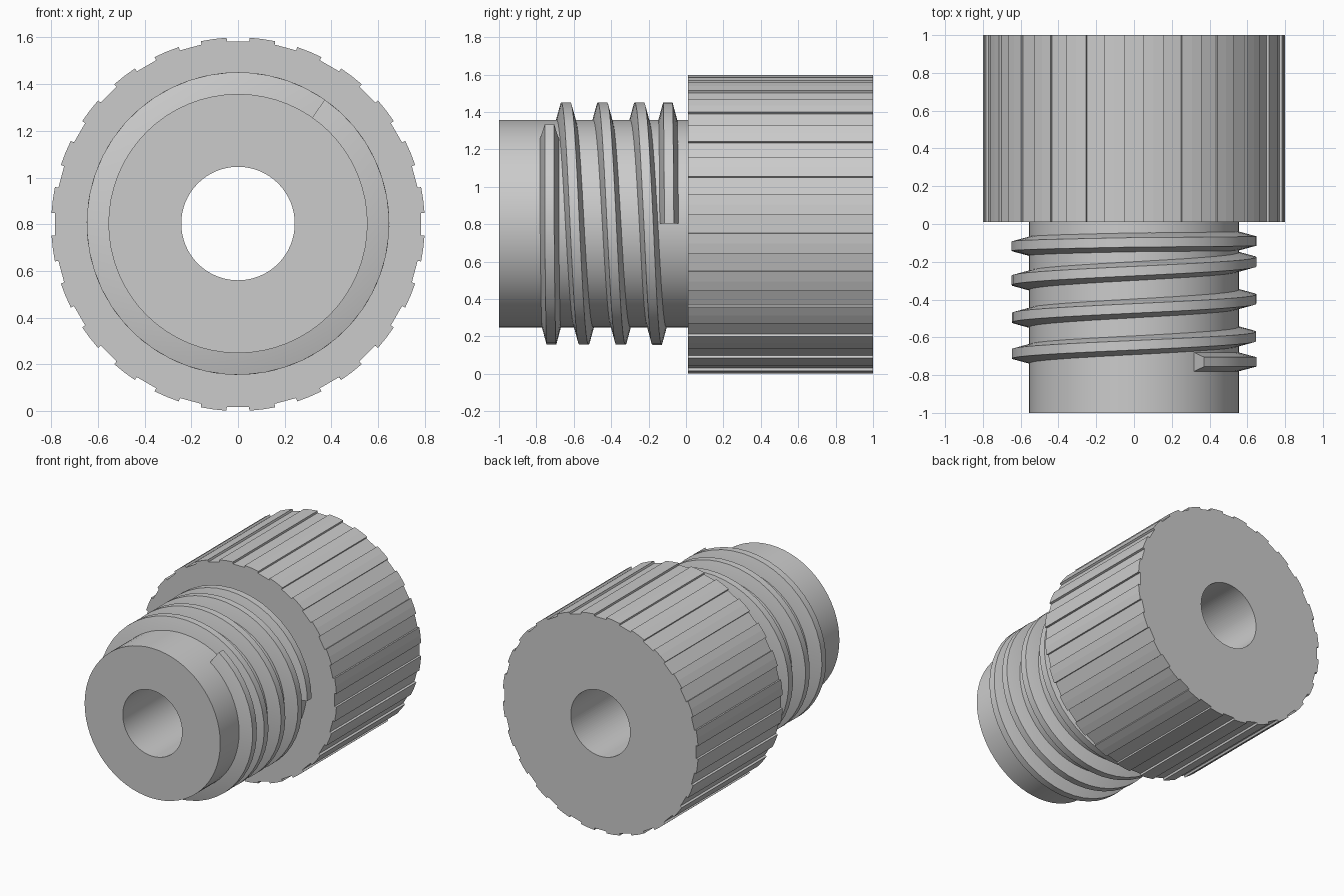
import bpy, bmesh
from math import sin, cos, radians

if "Cube" in bpy.data.objects:
    bpy.data.objects.remove(bpy.data.objects["Cube"])

ZC = 0.803      # height of the shaft axis
BORE = 0.243


def make_object(name, rings, close_v, smooth=None, caps=False):
    """Skin a list of equal-length rings; close_v joins the last ring to the first."""
    bm = bmesh.new()
    vs = [[bm.verts.new(p) for p in ring] for ring in rings]
    n = len(vs[0])
    for i in range(len(vs) if close_v else len(vs) - 1):
        a, b = vs[i], vs[(i + 1) % len(vs)]
        for j in range(n):
            k = (j + 1) % n
            bm.faces.new((a[j], a[k], b[k], b[j]))
    if caps:
        bm.faces.new(vs[0])
        bm.faces.new(vs[-1])
    bmesh.ops.recalc_face_normals(bm, faces=bm.faces)
    mesh = bpy.data.meshes.new(name)
    bm.to_mesh(mesh)
    bm.free()
    ob = bpy.data.objects.new(name, mesh)
    bpy.context.collection.objects.link(ob)
    if smooth:
        bpy.ops.object.select_all(action='DESELECT')
        ob.select_set(True)
        bpy.context.view_layer.objects.active = ob
        bpy.ops.object.shade_smooth_by_angle(angle=radians(smooth))
    return ob


def ring(points, y, zc):
    return [(r * cos(radians(a)), y, zc + r * sin(radians(a))) for a, r in points]


def circle(r, n, start=0.0):
    return [(start + 360 * i / n, r) for i in range(n)]


# Gripping head: 24 shallow notches around the rim, bored through
teeth = []
for i in range(24):
    for a, r in ((-3.5, 0.785), (3.5, 0.785), (3.5, 0.8), (7.5, 0.8), (11.5, 0.8)):
        teeth.append((15 * i + a, r))
bore = circle(BORE, len(teeth), -3.5)
make_object("knurled_head",
            [ring(teeth, 0.01, 0.8), ring(teeth, 1.0, 0.8),
             ring(bore, 1.0, ZC), ring(bore, 0.01, ZC)], True)

# Hollow shaft
outer, inner = circle(0.555, 64), circle(BORE, 64)
make_object("shaft",
            [ring(outer, -1.0, ZC), ring(outer, 0.01, ZC),
             ring(inner, 0.01, ZC), ring(inner, -1.0, ZC)], True, smooth=30)

# Screw thread: constant pitch in the middle, flattening at both ends
EASE_IN = [-0.73, -0.72, -0.688, -0.642, -0.595]
EASE_OUT = [-0.2, -0.155, -0.117, -0.097, -0.09]


def lookup(table, t):
    i = min(int(t * 4), 3)
    f = t * 4 - i
    return table[i] * (1 - f) + table[i + 1] * f


def thread_y(t):
    if t <= 0:
        return -0.73
    if t < 1:
        return lookup(EASE_IN, t)
    if t < 3:
        return -0.595 + (t - 1) * 0.1975
    return lookup(EASE_OUT, t - 3)


PROFILE = [(0.54, -0.052), (0.555, -0.05), (0.648, -0.025),
           (0.648, 0.025), (0.555, 0.05), (0.54, 0.052)]
STEPS = 200
START = -55 / 360
sections = []
for s in range(STEPS + 1):
    t = START + (4 - START) * s / STEPS
    a = radians(-360 * t)
    sections.append([(r * cos(a), thread_y(t) + dy, ZC + r * sin(a)) for r, dy in PROFILE])
make_object("screw_thread", sections, False, smooth=20, caps=True)
